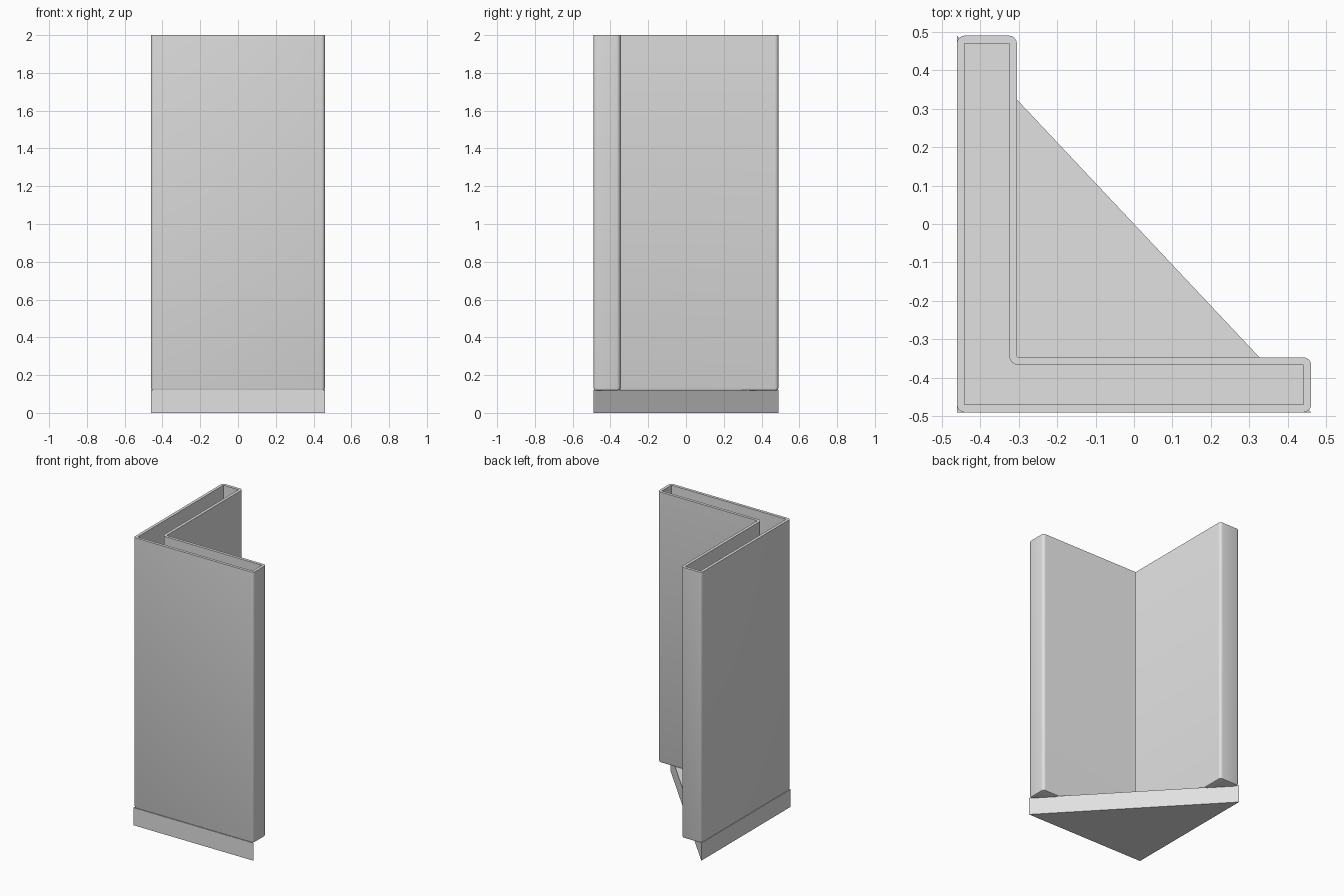
import bpy, bmesh, math

if "Cube" in bpy.data.objects:
    bpy.data.objects.remove(bpy.data.objects["Cube"])

HX, HY = 0.461, 0.49          # half width and half depth
IX, IY = -0.305, -0.347       # concave inside corner of the L
BASE_TOP = 0.122

grey = bpy.data.materials.new("light grey")
grey.diffuse_color = (0.75, 0.75, 0.75, 1)
grey.use_nodes = True
grey.node_tree.nodes["Principled BSDF"].inputs["Base Color"].default_value = grey.diffuse_color


def finish(name, bm):
    bmesh.ops.recalc_face_normals(bm, faces=bm.faces)
    mesh = bpy.data.meshes.new(name)
    bm.to_mesh(mesh)
    bm.free()
    mesh.materials.append(grey)
    ob = bpy.data.objects.new(name, mesh)
    bpy.context.collection.objects.link(ob)
    return ob


def l_outline(d, convex_r, concave_r, steps=4):
    """L outline shrunk inwards by d, with rounded corners."""
    x0, x1, xi = -HX + d, HX - d, IX - d
    y0, y1, yi = -HY + d, HY - d, IY - d
    # corner x, y, arc start angle in degrees, convex flag
    corners = [(x0, y0, 180, True), (x1, y0, 270, True), (x1, yi, 0, True),
               (xi, yi, 270, False), (xi, y1, 0, True), (x0, y1, 90, True)]
    pts = []
    for x, y, start, convex in corners:
        r = convex_r if convex else concave_r
        mid = math.radians(start + 45)
        s = -1 if convex else 1
        if convex:
            cx = x - r * math.copysign(1, math.cos(mid))
            cy = y - r * math.copysign(1, math.sin(mid))
            angles = [start + 90 * i / steps for i in range(steps + 1)]
        else:
            cx, cy = x + r, y + r
            angles = [270 - 90 * i / steps for i in range(steps + 1)]
        pts += [(cx + r * math.cos(math.radians(a)),
                 cy + r * math.sin(math.radians(a))) for a in angles]
    return pts


# Open-topped L-shaped shell, from its underside up, over the rim and down inside
bm = bmesh.new()
sections = [(0.014, 0.006, 0.019, 0.118), (0.004, 0.016, 0.009, 0.122),
            (0.0, 0.02, 0.005, 0.133), (0.0, 0.02, 0.005, 2.0),
            (0.02, 0.001, 0.025, 2.0), (0.02, 0.001, 0.025, 0.12)]
loops = [[bm.verts.new((x, y, z)) for x, y in l_outline(d, r, c)]
         for d, r, c, z in sections]
for a, b in zip(loops, loops[1:]):
    n = len(a)
    for i in range(n):
        j = (i + 1) % n
        bm.faces.new((a[i], a[j], b[j], b[i]))
bm.faces.new(list(reversed(loops[0])))
bm.faces.new(loops[-1])
shell = finish("corner_shell", bm)
bpy.context.view_layer.objects.active = shell
shell.select_set(True)
bpy.ops.object.shade_smooth_by_angle(angle=math.radians(40))

# Triangular base plinth
bm = bmesh.new()
tri = [bm.verts.new((x, y, 0)) for x, y in ((-HX, -HY), (HX, -HY), (-HX, HY))]
face = bm.faces.new(tri)
top = bmesh.ops.extrude_face_region(bm, geom=[face])["geom"]
bmesh.ops.translate(bm, vec=(0, 0, BASE_TOP),
                    verts=[g for g in top if isinstance(g, bmesh.types.BMVert)])
finish("triangular_base", bm)
